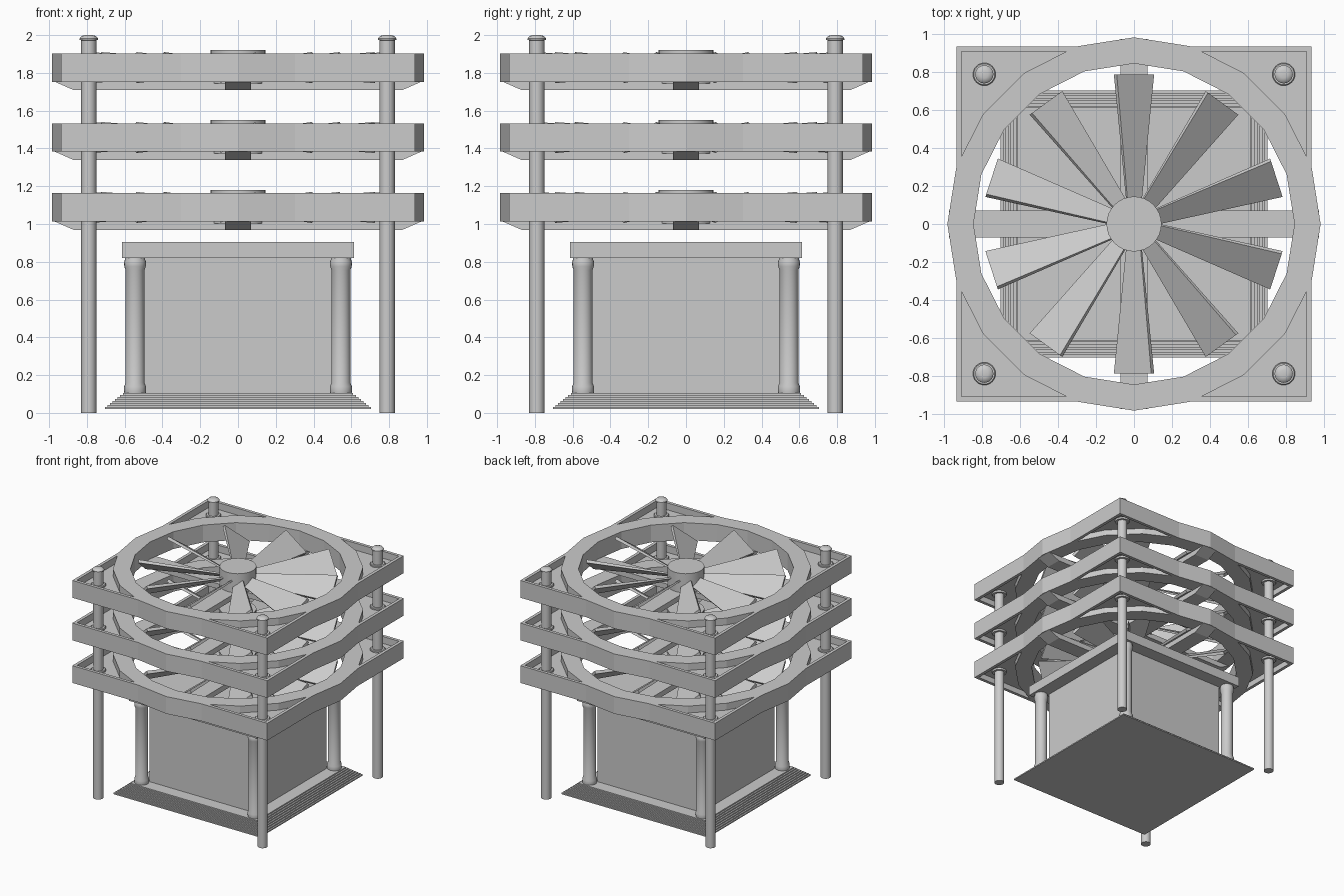
import bpy
import bmesh
from math import sin, cos, tau, radians
from mathutils import Matrix

if "Cube" in bpy.data.objects:
    bpy.data.objects.remove(bpy.data.objects["Cube"])


def make(name, verts, faces, smooth=False):
    me = bpy.data.meshes.new(name)
    me.from_pydata(verts, [], faces)
    bm = bmesh.new()
    bm.from_mesh(me)
    bmesh.ops.recalc_face_normals(bm, faces=bm.faces)
    bm.to_mesh(me)
    bm.free()
    ob = bpy.data.objects.new(name, me)
    bpy.context.collection.objects.link(ob)
    if smooth:
        bpy.ops.object.select_all(action='DESELECT')
        ob.select_set(True)
        bpy.context.view_layer.objects.active = ob
        bpy.ops.object.shade_smooth_by_angle(angle=radians(35))
    return ob


def prism(name, bottom, top, z0, z1):
    """Solid between two outlines with equal point counts."""
    n = len(bottom)
    verts = [(x, y, z0) for x, y in bottom] + [(x, y, z1) for x, y in top]
    faces = [tuple(range(n))[::-1], tuple(range(n, 2 * n))]
    faces += [(i, (i + 1) % n, n + (i + 1) % n, n + i) for i in range(n)]
    return make(name, verts, faces)


def rect(hx, hy):
    return [(-hx, -hy), (hx, -hy), (hx, hy), (-hx, hy)]


def circle(r, n):
    return [(r * cos(tau * i / n), r * sin(tau * i / n)) for i in range(n)]


def tube(name, outer, inner, z0, z1):
    """Open band between an outer and an inner outline."""
    n = len(outer)
    loops = [(outer, z0), (outer, z1), (inner, z1), (inner, z0)]
    verts = [(x, y, z) for o, z in loops for x, y in o]
    faces = []
    for k in range(4):
        a, b = k * n, (k + 1) % 4 * n
        faces += [(a + i, a + (i + 1) % n, b + (i + 1) % n, b + i) for i in range(n)]
    return make(name, verts, faces)


def lathe(name, profile, x=0, y=0, n=24):
    verts = [(x + px, y + py, z) for r, z in profile for px, py in circle(r, n)]
    m = len(profile)
    faces = [tuple(range(n))[::-1], tuple(range((m - 1) * n, m * n))]
    for k in range(m - 1):
        a, b = k * n, (k + 1) * n
        faces += [(a + i, a + (i + 1) % n, b + (i + 1) % n, b + i) for i in range(n)]
    return make(name, verts, faces, True)


corners = [(sx, sy) for sx in (-1, 1) for sy in (-1, 1)]

# Stepped plinth
STEPS = 8
for i in range(STEPS):
    h = 0.705 - 0.095 * i / (STEPS - 1)
    z = 0.02 + 0.0106 * i
    prism("plinth_step", rect(h, h), rect(h, h), z, z + 0.0106)

# Core block and top slab
prism("core_block", rect(0.5, 0.5), rect(0.5, 0.5), 0.1, 0.825)
prism("top_slab", rect(0.615, 0.615), rect(0.615, 0.615), 0.82, 0.905)

# Corner columns with base and capital
column = [(0.056, 0.1), (0.058, 0.115), (0.058, 0.14), (0.05, 0.16),
          (0.05, 0.755), (0.057, 0.775), (0.058, 0.8), (0.053, 0.812), (0.053, 0.825)]
for sx, sy in corners:
    lathe("column", column, 0.545 * sx, 0.545 * sy)

# Tall support rods with domed caps
rod = [(0.04, 0), (0.04, 1.972), (0.048, 1.975), (0.048, 1.983), (0.038, 1.995), (0.02, 2.0)]
for sx, sy in corners:
    lathe("support_rod", rod, 0.79 * sx, 0.79 * sy)

# Corner web outline, tucked into the wall and the ring
web = [(0.92, 0.31), (0.92, 0.92), (0.31, 0.92)]
web += [(0.93 * cos(radians(a)), 0.93 * sin(radians(a))) for a in (54, 36)]


def blade(angle, zc):
    """Tapered plate pitched about its own length."""
    verts = []
    for r, w, t in ((0.11, 0.045, 0.006), (0.79, 0.122, 0.013)):
        verts += [(r, -w, -t), (r, w, -t), (r, w, t), (r, -w, t)]
    faces = [(0, 1, 2, 3), (4, 5, 6, 7)]
    faces += [(i, (i + 1) % 4, 4 + (i + 1) % 4, 4 + i) for i in range(4)]
    ob = make("fan_blade", verts, faces)
    ob.data.transform(Matrix.Translation((0, 0, zc)) @ Matrix.Rotation(angle, 4, 'Z')
                      @ Matrix.Rotation(radians(36), 4, 'X'))


# Three stacked fan units
for z in (1.013, 1.383, 1.753):
    top = z + 0.15
    tube("frame_wall", rect(0.937, 0.937), rect(0.91, 0.91), z, top)
    tube("frame_ring", circle(0.985, 20), circle(0.847, 20), z, top)
    for sx, sy in corners:
        pts = [(x * sx, y * sy) for x, y in web]
        prism("corner_web", pts, pts, z + 0.05, z + 0.09)
        lathe("rod_collar", [(0.058, z + 0.035), (0.06, z + 0.04), (0.06, z + 0.1),
                             (0.055, z + 0.105)], 0.79 * sx, 0.79 * sy)
    # Crossed struts under the ring, ends sloping up
    prism("strut_x", rect(0.87, 0.07), rect(0.975, 0.07), z - 0.044, z + 0.002)
    prism("strut_y", rect(0.07, 0.87), rect(0.07, 0.975), z - 0.044, z + 0.002)
    # Hub and blades
    lathe("fan_hub", [(0.145, z - 0.01), (0.145, z + 0.168)], n=32)
    for k in range(10):
        blade(radians(18 + 36 * k), z + 0.075)
